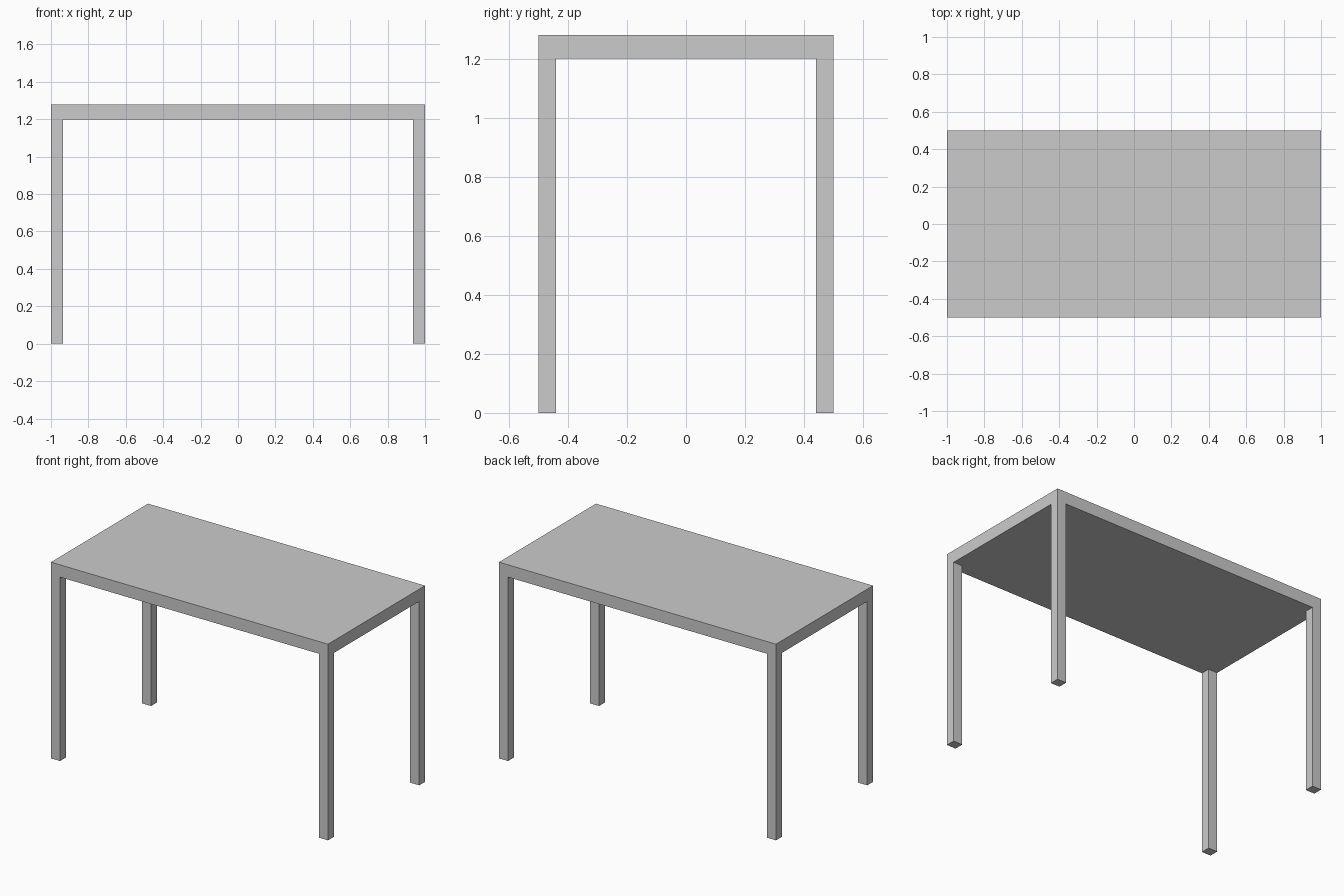
import bpy

if "Cube" in bpy.data.objects:
    bpy.data.objects.remove(bpy.data.objects["Cube"])

HALF_X, HALF_Y = 1.0, 0.5
LEG_X, LEG_Y = 0.065, 0.06
LEG_H, TOP_T = 1.2, 0.08


def box(name, centre, size):
    bpy.ops.mesh.primitive_cube_add(size=1, location=centre)
    obj = bpy.context.object
    obj.name = name
    obj.scale = size
    bpy.ops.object.transform_apply(location=False, rotation=False, scale=True)
    return obj


# Solid tabletop slab
box("tabletop", (0, 0, LEG_H + TOP_T / 2), (2 * HALF_X, 2 * HALF_Y, TOP_T))

# Four corner legs, flush with the tabletop edges
for side, sx in (("left", -1), ("right", 1)):
    for end, sy in (("front", -1), ("back", 1)):
        box(f"{end}_{side}_leg",
            (sx * (HALF_X - LEG_X / 2), sy * (HALF_Y - LEG_Y / 2), LEG_H / 2),
            (LEG_X, LEG_Y, LEG_H))
